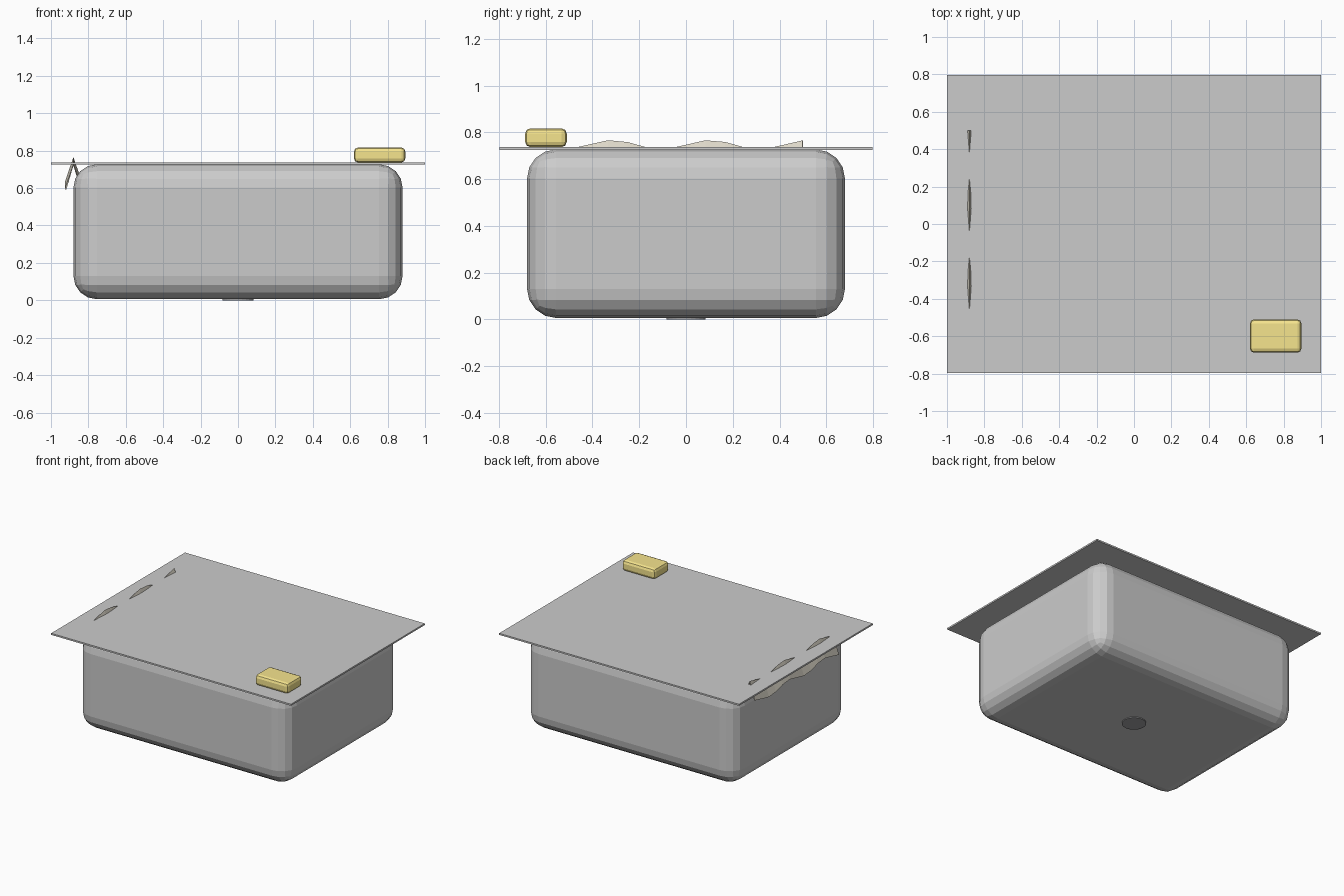
import bpy, bmesh, math

if "Cube" in bpy.data.objects:
    bpy.data.objects.remove(bpy.data.objects["Cube"])


def material(name, color):
    m = bpy.data.materials.new(name)
    m.diffuse_color = (*color, 1)
    m.use_nodes = True
    m.node_tree.nodes["Principled BSDF"].inputs["Base Color"].default_value = m.diffuse_color
    return m


def finish(bm, name, mat=None):
    bmesh.ops.recalc_face_normals(bm, faces=bm.faces)
    me = bpy.data.meshes.new(name)
    bm.to_mesh(me)
    bm.free()
    ob = bpy.data.objects.new(name, me)
    bpy.context.collection.objects.link(ob)
    if mat:
        me.materials.append(mat)
    return ob


def box(name, lo, hi, bevel=0, segments=1, mat=None):
    bm = bmesh.new()
    bmesh.ops.create_cube(bm, size=1)
    for v in bm.verts:
        v.co = [(a + b) / 2 + c * (b - a) for a, b, c in zip(lo, hi, v.co)]
    if bevel:
        bmesh.ops.bevel(bm, geom=bm.edges[:], offset=bevel, segments=segments,
                        profile=0.5, affect='EDGES')
    return finish(bm, name, mat)


yellow = material("sponge_yellow", (0.92, 0.78, 0.27))
beige = material("cloth_beige", (0.74, 0.70, 0.60))
dark = material("drain_dark", (0.35, 0.35, 0.36))

# Rounded basin and the thin worktop plate above it
box("basin", (-0.88, -0.68, 0.006), (0.88, 0.68, 0.727), 0.125, 4)
box("countertop", (-1, -0.797, 0.725), (1, 0.797, 0.737))

# Sponge on the front right corner
box("sponge", (0.62, -0.688, 0.737), (0.895, -0.51, 0.817), 0.022, 2, yellow)

# Drain disc under the basin
bm = bmesh.new()
bmesh.ops.create_cone(bm, cap_ends=True, segments=24, radius1=0.083, radius2=0.083, depth=0.02)
bmesh.ops.translate(bm, verts=bm.verts, vec=(0, 0, 0.01))
finish(bm, "drain", dark)

# Wavy cloth folded over the left edge
bm = bmesh.new()
profile = [(-0.922, 0.612), (-0.88, 0.743), (-0.838, 0.612)]
steps = 12
rows = []
for i in range(steps + 1):
    y = -0.5 + i / steps
    wave = 0.02 * math.sin(15 * y)
    rows.append([bm.verts.new((x, y, z + wave)) for x, z in profile])
for a, b in zip(rows, rows[1:]):
    for j in range(len(profile) - 1):
        bm.faces.new((a[j], a[j + 1], b[j + 1], b[j]))
cloth = finish(bm, "cloth", beige)
solid = cloth.modifiers.new("thickness", 'SOLIDIFY')
solid.thickness = 0.008
solid.offset = 0
